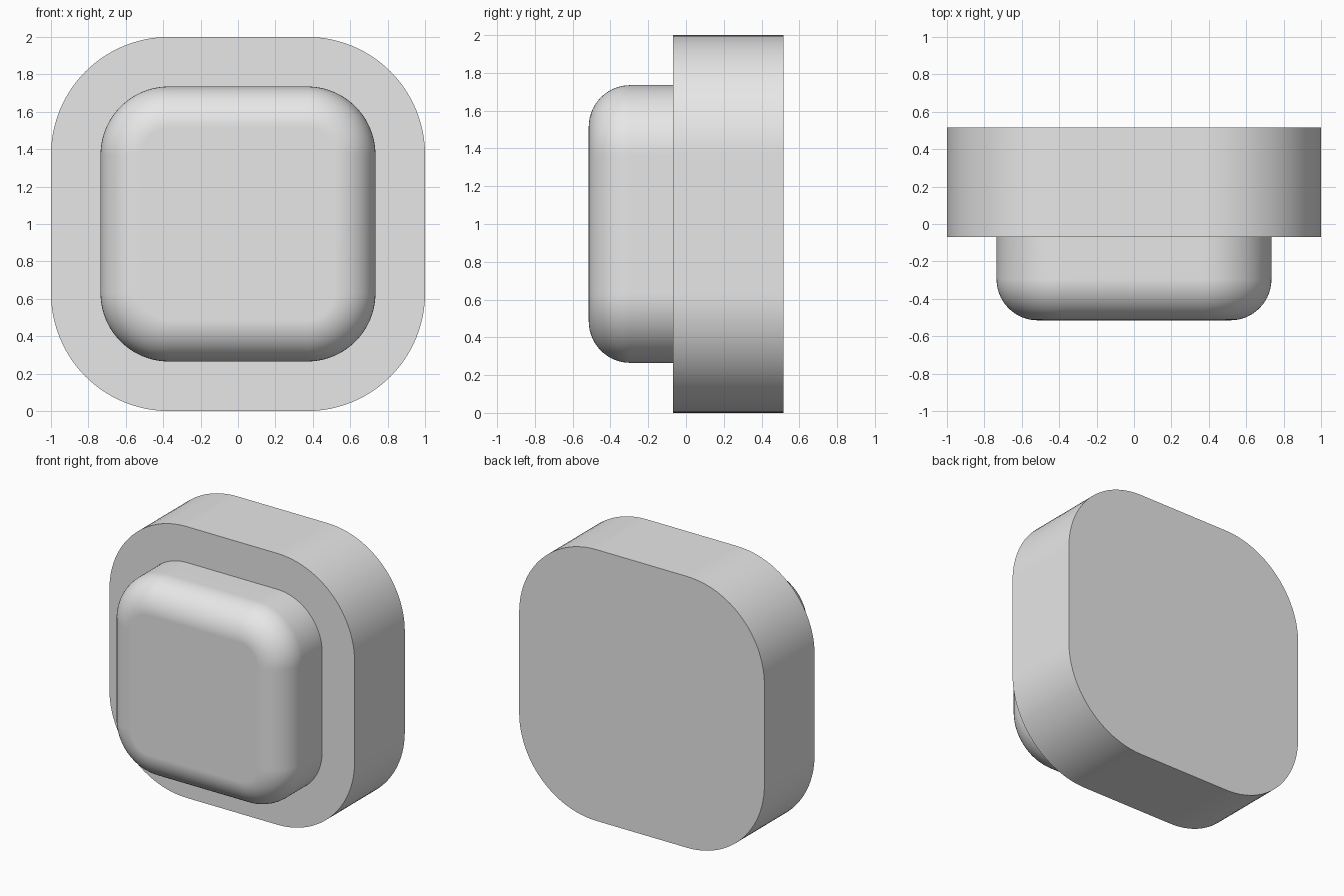
import bpy
import bmesh
import math

cube = bpy.data.objects.get("Cube")
if cube:
    bpy.data.objects.remove(cube, do_unlink=True)

CORNER = 0.37      # distance of every corner arc's centre from the middle
ARC_STEPS = 24     # segments per rounded corner
FILLET_STEPS = 14

grey = bpy.data.materials.new("plain grey")
grey.use_nodes = True
grey.diffuse_color = (0.8, 0.8, 0.8, 1)
grey.node_tree.nodes["Principled BSDF"].inputs["Base Color"].default_value = (0.8, 0.8, 0.8, 1)


def rounded_ring(bm, half, y):
    """Rounded square outline facing -y, with corner arcs sharing fixed centres."""
    radius = half - CORNER
    ring = []
    for quarter in range(4):
        mid = math.radians(45 + 90 * quarter)
        cx = math.copysign(CORNER, math.cos(mid))
        cz = math.copysign(CORNER, math.sin(mid))
        for i in range(ARC_STEPS + 1):
            a = math.pi / 2 * (quarter + i / ARC_STEPS)
            ring.append(bm.verts.new((cx + radius * math.cos(a), y,
                                      1 + cz + radius * math.sin(a))))
    return ring


def loft(name, profile):
    """Join rounded outlines given as (half width, y) from back to front."""
    bm = bmesh.new()
    rings = [rounded_ring(bm, half, y) for half, y in profile]
    for back, front in zip(rings, rings[1:]):
        for i in range(len(back)):
            j = (i + 1) % len(back)
            bm.faces.new((back[i], back[j], front[j], front[i]))
    bm.faces.new(rings[0])
    bm.faces.new(rings[-1])
    bmesh.ops.recalc_face_normals(bm, faces=bm.faces)
    mesh = bpy.data.meshes.new(name)
    bm.to_mesh(mesh)
    bm.free()
    mesh.materials.append(grey)
    obj = bpy.data.objects.new(name, mesh)
    bpy.context.collection.objects.link(obj)
    bpy.ops.object.select_all(action='DESELECT')
    obj.select_set(True)
    bpy.context.view_layer.objects.active = obj
    bpy.ops.object.shade_smooth_by_angle(angle=math.radians(30))
    # Keep the large flat faces flat beside the rounded edge
    weighted = obj.modifiers.new("flat face normals", 'WEIGHTED_NORMAL')
    weighted.keep_sharp = True
    return obj


# Thick backing block
loft("base_block", [(1, 0.515), (1, -0.07)])

# Raised pad with a rounded front edge
HALF, FRONT, FILLET = 0.735, -0.515, 0.22
pad = [(HALF, -0.06)]
for k in range(FILLET_STEPS + 1):
    t = math.pi / 2 * k / FILLET_STEPS
    pad.append((HALF - FILLET * (1 - math.cos(t)),
                FRONT + FILLET * (1 - math.sin(t))))
loft("raised_pad", pad)
